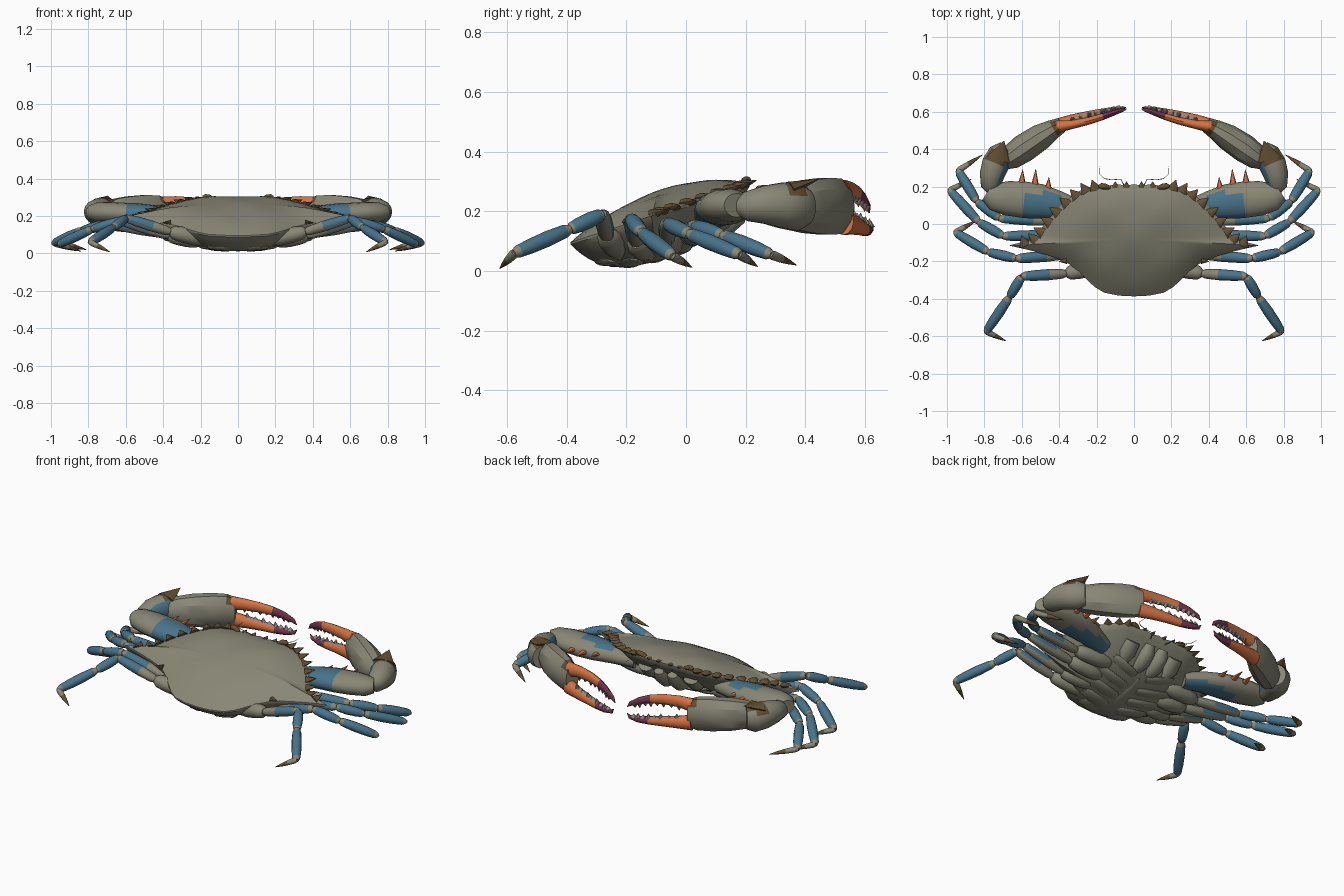
import bpy, bmesh, math
from mathutils import Vector

# ---- materials
COLORS = {"shell_olive": (0.25, 0.243, 0.18), "leg_blue": (0.065, 0.175, 0.255),
          "spine_brown": (0.125, 0.08, 0.035), "claw_orange": (0.66, 0.17, 0.055),
          "tip_magenta": (0.17, 0.035, 0.075), "tooth_grey": (0.3, 0.25, 0.22)}
MATS = []
for n, c in COLORS.items():
    m = bpy.data.materials.new(n)
    m.diffuse_color = (*c, 1)
    MATS.append(m)
G, B, BR, OR, MG, TO = range(6)


def finish(name, bm, mirror=True, angle=40):
    bmesh.ops.recalc_face_normals(bm, faces=bm.faces)
    me = bpy.data.meshes.new(name)
    bm.to_mesh(me)
    bm.free()
    for m in MATS:
        me.materials.append(m)
    me.shade_smooth()
    me.set_sharp_from_angle(angle=math.radians(angle))
    ob = bpy.data.objects.new(name, me)
    bpy.context.collection.objects.link(ob)
    if mirror:
        ob.modifiers.new("mirror", "MIRROR").use_mirror_merge = False
    return ob


def tube(bm, st, mats=G, n=12, rule=None):
    """Loft ellipses through stations (x, y, z, half width, half height).
    rule(centre, outward direction) may override the colour of a face."""
    P = [Vector(s[:3]) for s in st]
    rings = []
    for i, s in enumerate(st):
        d = (P[min(i + 1, len(P) - 1)] - P[max(i - 1, 0)]).normalized()
        side = d.cross(Vector((0, 0, 1)))
        side = side.normalized() if side.length > 1e-3 else Vector((1, 0, 0))
        up = side.cross(d)
        rings.append([bm.verts.new(P[i] + side * s[3] * math.cos(a) + up * s[4] * math.sin(a))
                      for a in (2 * math.pi * k / n for k in range(n))])
    for i in range(len(rings) - 1):
        for k in range(n):
            f = bm.faces.new((rings[i][k], rings[i][(k + 1) % n],
                              rings[i + 1][(k + 1) % n], rings[i + 1][k]))
            f.material_index = mats[i] if isinstance(mats, list) else mats
            if rule:
                c = f.calc_center_median()
                r = rule(c, (c - (P[i] + P[i + 1]) / 2).normalized())
                if r is not None:
                    f.material_index = r
    for r, j in ((rings[0], 0), (rings[-1], -1)):
        f = bm.faces.new(r)
        f.material_index = mats[j] if isinstance(mats, list) else mats


def spike(bm, a, b, w, h, mat):
    tube(bm, [(*a, w, h), (*b, 0.001, 0.001)], mat, 8)


# ---- body: tilted domed carapace with a deep underside
CY = -0.08
def plane(y): return 0.222 + 0.325 * y
def under(x, y):
    s = min(1, math.hypot(x / 0.5, (y - CY) / 0.295))
    return plane(y) - 0.15 * (1 - s ** 3)

HALF = [(0, .213), (.04, .205), (.09, .213), (.14, .205), (.2, .205), (.25, .195), (.3, .172),
        (.35, .135), (.4, .09), (.445, .04), (.485, -.01), (.52, -.06), (.55, -.085),
        (.61, -.1), (.67, -.115), (.61, -.128), (.54, -.145), (.46, -.167), (.4, -.187),
        (.35, -.212), (.3, -.25), (.25, -.3), (.21, -.337), (.16, -.367), (.08, -.383), (0, -.387)]
OUT = HALF + [(-x, y) for x, y in HALF[-2:0:-1]]

def body_ring(bm, s, top):
    vs = []
    for x, y in OUT:
        a = math.atan2((y - CY) / .295, x / .5)
        k = s ** 1.5
        px = s * (x * k + .5 * math.cos(a) * (1 - k))
        py = CY + s * ((y - CY) * k + .295 * math.sin(a) * (1 - k))
        if top:
            z = plane(py) + .075 * (1 - s ** 2.5)
            # shallow grooves and swellings of the shell
            z += .004 * math.cos(px * 17) * math.cos((py - CY) * 20) * (1 - s ** 4)
        else:
            z = plane(py) - .008 - .145 * (1 - s ** 3)
        vs.append(bm.verts.new((px, py, z)))
    return vs

bm = bmesh.new()
S = [.06, .15, .25, .35, .45, .55, .65, .74, .82, .89, .95, 1]
rings = [body_ring(bm, s, True) for s in S] + [body_ring(bm, s, False) for s in S[::-1]]
for r0, r1 in zip(rings, rings[1:]):
    for k in range(len(OUT)):
        j = (k + 1) % len(OUT)
        bm.faces.new((r0[k], r0[j], r1[j], r1[k]))
bm.faces.new(rings[0])
bm.faces.new(rings[-1])
finish("carapace", bm, False)

# ---- brown teeth along the front edge
bm = bmesh.new()
for i in range(9):
    t = i / 8 * 8.4 + 4.2
    k = int(t)
    a, b = Vector(HALF[k]), Vector(HALF[k + 1])
    p = a.lerp(b, t - k)
    d = (b - a).normalized()
    nrm = Vector((-d.y, d.x))
    q = p + nrm * .036 + d * .008
    p = p - nrm * .02
    spike(bm, (p.x, p.y, plane(p.y) + .004), (q.x, q.y, plane(q.y) + .005), .034, .018, BR)
for x in (.04, .1):
    spike(bm, (x, .195, .288), (x, .228, .298), .02, .01, BR)
spike(bm, (.36, -.195, .165), (.4, -.2, .165), .02, .014, BR)
finish("edge_teeth", bm)

# ---- eyes and feelers
bm = bmesh.new()
tube(bm, [(.13, .195, .29, .01, .01), (.155, .2, .302, .016, .014),
          (.175, .203, .304, .016, .014), (.19, .203, .302, .006, .006)], BR, 10)
finish("eyes", bm)
bm = bmesh.new()
tube(bm, [(.05, .2, .26, .003, .003), (.07, .24, .27, .002, .002), (.12, .236, .28, .002, .002),
          (.16, .243, .285, .002, .002), (.182, .265, .287, .0015, .0015),
          (.185, .31, .288, .001, .001)], G, 6)
finish("feelers", bm)

# ---- underside: breast plates, tail flap, mouthparts
bm = bmesh.new()
for y, w in ((-.27, .12), (-.2, .17), (-.12, .2), (-.04, .2), (.04, .17)):
    st = []
    for t, r in ((0, .7), (.1, .95), (.5, 1), (.9, .9), (1, .6)):
        x = .04 + w * t
        yy = y + .03 * t
        st.append((x, yy, under(x, yy) + .008, .045 * r, .018 * r))
    tube(bm, st)
tube(bm, [(.045, .07, .12, .03, .02), (.045, .12, .14, .042, .035),
          (.045, .17, .185, .042, .035), (.045, .195, .225, .03, .02)])
tube(bm, [(.14, .06, .13, .02, .02), (.15, .12, .17, .05, .035), (.15, .17, .22, .045, .03)])
finish("breast_plates", bm)
bm = bmesh.new()
tube(bm, [(0, y, under(0, y) + .01, w, .016) for y, w in
          ((-.345, .12), (-.3, .14), (-.25, .12), (-.2, .08), (-.12, .05), (-.04, .035), (.04, .01))])
finish("tail_flap", bm, False)

# ---- legs: three walking pairs and a rear pair, thighs pale below
LEGS = {
    "front_leg": [(.2, .03, .125), (.42, .015, .13), (.72, .03, .15), (.84, .12, .12), (.94, .285, .055), (.81, .37, .02)],
    "second_leg": [(.2, -.05, .085), (.4, -.06, .105), (.7, -.065, .16), (.83, .01, .125), (.985, .18, .055), (.87, .24, .015)],
    "third_leg": [(.2, -.13, .065), (.37, -.165, .095), (.63, -.185, .175), (.78, -.15, .13), (.955, -.045, .05), (.84, .02, .012)],
    "rear_leg": [(.16, -.22, .07), (.36, -.265, .115), (.6, -.28, .19), (.665, -.39, .14), (.79, -.575, .06), (.685, -.625, .008)]}
for name, pts in LEGS.items():
    bm = bmesh.new()
    for i, r in enumerate((.044, .029, .027, .027, .018)):
        a, b = Vector(pts[i]), Vector(pts[i + 1])
        prof = ((0, .6), (.1, .9), (.4, 1.05), (.7, 1), (.93, .85), (1.02, .5))
        mats = [G, B, B, B, G]
        if i == 0:
            mats = G
        elif i == 1:
            mats = [G, G, B, B, G]
        elif i == 4:
            prof = ((-.04, .7), (.1, .95), (.4, .8), (.7, .5), (1, .08))
            mats = [G, G, BR, BR]
        st = [(*a.lerp(b, t), r * k * .98, r * k * .95) for t, k in prof]
        tube(bm, st, mats, rule=(lambda c, o: G if o.z < -.35 else None) if i == 1 else None)
    finish(name, bm)

# ---- claw arm with orange spines
bm = bmesh.new()
tube(bm, [(.28, .07, .18, .05, .045), (.4, .1, .2, .075, .052), (.5, .12, .208, .093, .056),
          (.545, .125, .211, .096, .058), (.59, .13, .212, .097, .058), (.68, .138, .218, .092, .058),
          (.75, .148, .22, .075, .055), (.785, .17, .22, .05, .04)], G, 16,
     lambda c, o: B if .33 < c.x < .59 and c.y < .17 else None)
for x, y, l in ((.46, .18, .07), (.53, .2, .095), (.6, .21, .08)):
    spike(bm, (x, y, .215), (x - .005, y + l, .225), .022, .016, OR)
finish("claw_arm", bm)

# ---- claw wrist with brown capped spine
bm = bmesh.new()
tube(bm, [(.76, .175, .215, .03, .03), (.765, .2, .216, .053, .05), (.76, .26, .222, .066, .065),
          (.74, .32, .22, .074, .078), (.712, .37, .215, .07, .083), (.68, .4, .215, .05, .065)],
     G, 14, lambda c, o: BR if c.z > .265 and c.y > .33 else
     B if c.x < .72 and c.y < .33 and c.z > .2 else None)
spike(bm, (.722, .345, .275), (.695, .445, .308), .066, .025, BR)
finish("claw_wrist", bm)

# ---- claw palm with brown finger joint
bm = bmesh.new()
tube(bm, [(.7, .325, .215, .04, .05), (.66, .355, .215, .066, .08), (.59, .405, .216, .076, .093),
          (.5, .465, .217, .07, .1), (.43, .508, .217, .052, .098), (.385, .53, .217, .04, .08)],
     G, 10, lambda c, o: BR if c.x < .43 and c.z > .25 else None)
finish("claw_palm", bm, angle=30)

# ---- claw fingers with magenta tips and pale teeth
UP = [(.41, .52, .265, .032, .04), (.33, .532, .272, .024, .034), (.24, .552, .27, .02, .03),
      (.17, .573, .26, .018, .026), (.11, .593, .242, .014, .021), (.06, .61, .217, .01, .013),
      (.04, .615, .195, .002, .002)]
LOW = [(.41, .528, .165, .036, .045), (.33, .556, .157, .03, .035), (.24, .58, .148, .025, .028),
       (.17, .596, .14, .021, .023), (.11, .61, .136, .016, .018), (.06, .62, .141, .01, .011),
       (.045, .623, .16, .002, .002)]
for name, st, sgn in (("upper_finger", UP, -1), ("lower_finger", LOW, 1)):
    bm = bmesh.new()
    # biting edges are pale near the palm and magenta further out
    tube(bm, st, [OR, OR, OR, MG, MG, MG], 12,
         lambda c, o: (MG if c.x < .2 else TO) if o.z * sgn > .75 and c.x < .36 else None)
    for i in range(1, 5):
        for t in (0, .5):
            a = [p + (q - p) * t for p, q in zip(st[i], st[i + 1])]
            z = a[2] + sgn * a[4] * .75
            h = .026 if t == 0 else .018
            spike(bm, (a[0], a[1] + .004, z), (a[0] + .003, a[1] + .006, z + sgn * h), .016, .014, TO)
    finish(name, bm)
